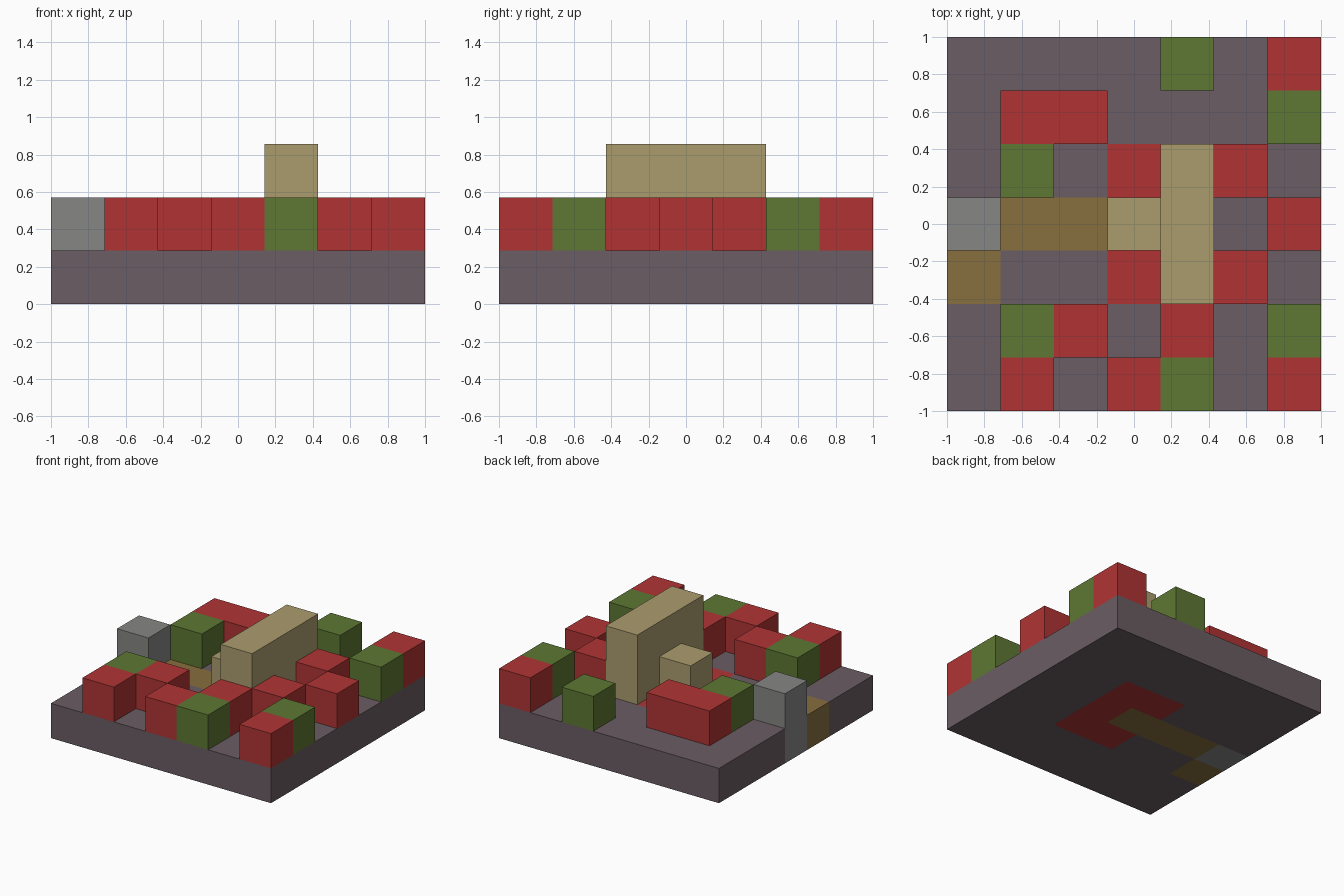
import bpy
import bmesh
from mathutils import Matrix, Vector

N = 7
CELL = 2 / N

# Layouts list rows from back to front, one letter per cell
GROUND = [".......", ".......", "...RR..", "SBBBR..", "B..RR..", ".......", "......."]
BLOCKS = ["....G.R", ".RR...G", ".G...R.", "S.....R", ".....R.", ".GR.R.G", ".R.RG.R"]


def srgb(r, g, b):
    return tuple(((c / 255 + 0.055) / 1.055) ** 2.4 for c in (r, g, b)) + (1.0,)


def material(name, colour):
    mat = bpy.data.materials.new(name)
    mat.use_nodes = True
    mat.diffuse_color = colour
    bsdf = next(n for n in mat.node_tree.nodes if n.type == "BSDF_PRINCIPLED")
    bsdf.inputs["Base Color"].default_value = colour
    bsdf.inputs["Roughness"].default_value = 0.9
    return mat


MATS = {
    ".": material("dark_mauve", srgb(106, 93, 99)),
    "R": material("red", srgb(177, 52, 52)),
    "G": material("green", srgb(94, 119, 51)),
    "B": material("brown", srgb(135, 111, 62)),
    "S": material("stone_grey", srgb(134, 135, 133)),
    "T": material("tan", srgb(171, 156, 111)),
}
KEYS = list(MATS)
NAMES = {"R": "red_block", "G": "green_block", "S": "grey_post_top"}


def finish(bm, name, mats):
    bmesh.ops.recalc_face_normals(bm, faces=bm.faces)
    mesh = bpy.data.meshes.new(name)
    bm.to_mesh(mesh)
    bm.free()
    for mat in mats:
        mesh.materials.append(mat)
    obj = bpy.data.objects.new(name, mesh)
    bpy.context.collection.objects.link(obj)
    return obj


def box(name, key, start, size):
    """Box given by its lowest cell and its size, both in cells."""
    low, span = Vector(start), Vector(size)
    centre = (low + span / 2) * CELL - Vector((1, 1, 0))
    bm = bmesh.new()
    bmesh.ops.create_cube(
        bm, size=1, matrix=Matrix.Translation(centre) @ Matrix.Diagonal((*(span * CELL), 1)))
    return finish(bm, name, [MATS[key]])


def ground_slab():
    bm = bmesh.new()
    bmesh.ops.create_grid(bm, x_segments=N, y_segments=N, size=1)
    top = bmesh.ops.extrude_face_region(bm, geom=bm.faces[:], use_keep_orig=True)
    verts = [v for v in top["geom"] if isinstance(v, bmesh.types.BMVert)]
    bmesh.ops.translate(bm, verts=verts, vec=(0, 0, CELL))
    # Every face takes the colour of the cell it belongs to
    for face in bm.faces:
        c = face.calc_center_median()
        col = min(N - 1, int((c.x + 1) / CELL))
        row = min(N - 1, int((1 - c.y) / CELL))
        face.material_index = KEYS.index(GROUND[row][col])
    return finish(bm, "ground_slab", MATS.values())


cube = bpy.context.scene.objects.get("Cube")
if cube:
    bpy.data.objects.remove(cube, do_unlink=True)

ground_slab()

# Raised blocks, neighbours of one colour in a row joined into one box
for i, line in enumerate(BLOCKS):
    col = 0
    while col < N:
        key, end = line[col], col + 1
        while end < N and line[end] == key:
            end += 1
        if key != ".":
            box(NAMES[key], key, (col, N - 1 - i, 1), (end - col, 1, 1))
        col = end

# Tall wall with a step on its right side
box("tall_wall", "T", (4, 2, 1), (1, 3, 2))
box("wall_step", "T", (3, 3, 1), (1, 1, 1))
